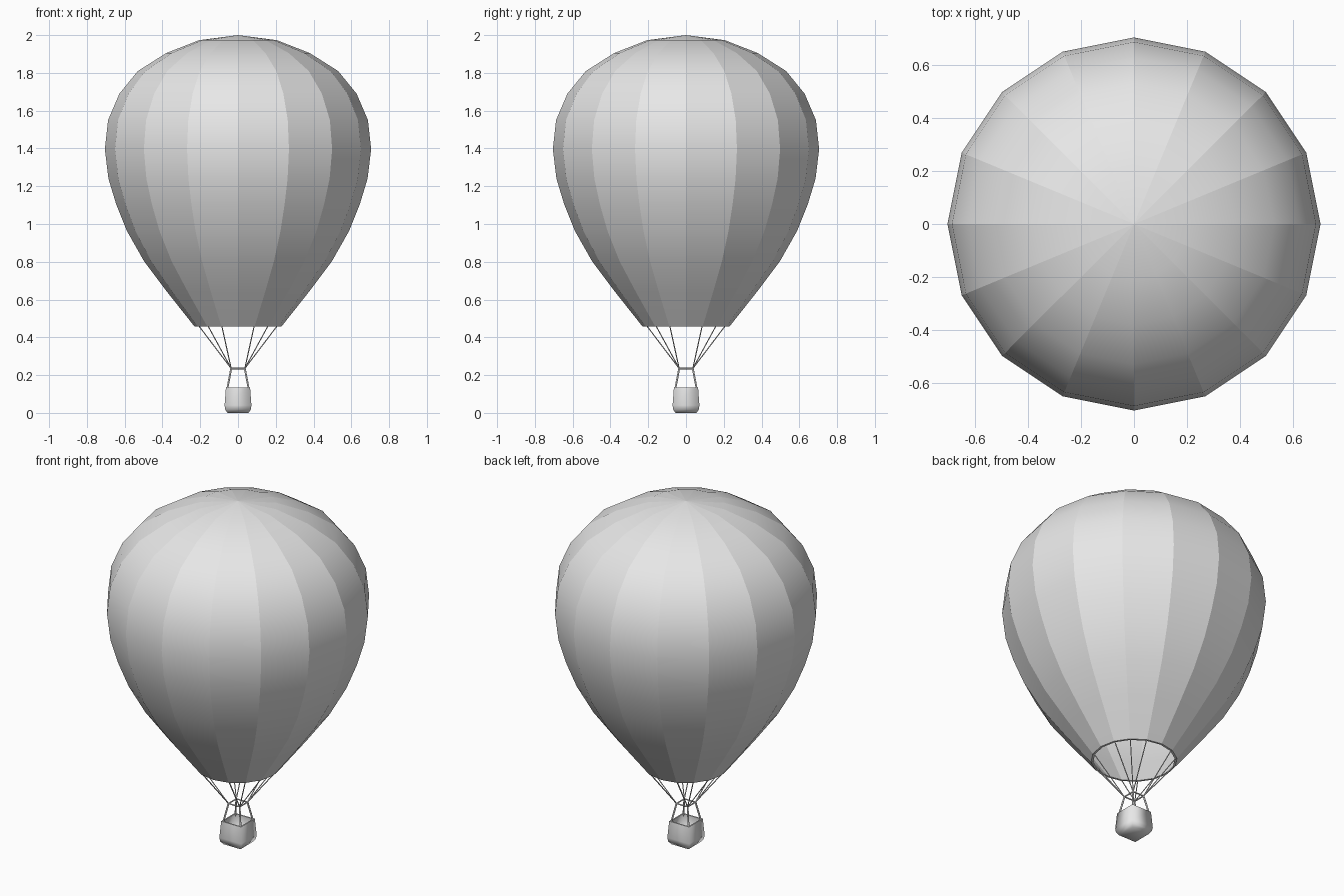
import bpy, bmesh, math
from mathutils import Vector

cube = bpy.data.objects.get("Cube")
if cube:
    bpy.data.objects.remove(cube, do_unlink=True)

grey = bpy.data.materials.new("light grey")
grey.use_nodes = True
grey.diffuse_color = (0.8, 0.8, 0.8, 1)
grey.node_tree.nodes["Principled BSDF"].inputs["Base Color"].default_value = (0.8, 0.8, 0.8, 1)


def add_object(name, bm):
    bmesh.ops.recalc_face_normals(bm, faces=bm.faces)
    for face in bm.faces:
        face.smooth = True
    mesh = bpy.data.meshes.new(name)
    bm.to_mesh(mesh)
    bm.free()
    mesh.materials.append(grey)
    obj = bpy.data.objects.new(name, mesh)
    bpy.context.collection.objects.link(obj)
    return obj


def lathe(name, profile, sides, turn=0.0, sharp_seams=False, sharp_rings=()):
    """Revolve (radius, z) points; a zero radius becomes a pole."""
    bm = bmesh.new()
    rings = []
    for r, z in profile:
        if r == 0:
            rings.append([bm.verts.new((0, 0, z))] * sides)
        else:
            angles = [turn + math.tau * i / sides for i in range(sides)]
            rings.append([bm.verts.new((r * math.cos(a), r * math.sin(a), z)) for a in angles])
    for low, high in zip(rings, rings[1:]):
        for i in range(sides):
            j = (i + 1) % sides
            corners = list(dict.fromkeys((low[i], low[j], high[j], high[i])))
            bm.faces.new(corners)
        if sharp_seams:
            for a, b in zip(low, high):
                bm.edges.get((a, b)).smooth = False
    for k in sharp_rings:
        for i in range(sides):
            bm.edges.get((rings[k][i], rings[k][(i + 1) % sides])).smooth = False
    return add_object(name, bm)


def bars(name, pairs, radius):
    """Thin round bars between pairs of points."""
    bm = bmesh.new()
    for a, b in pairs:
        a, b = Vector(a), Vector(b)
        new = bmesh.ops.create_cone(bm, cap_ends=True, segments=6, radius1=radius,
                                    radius2=radius, depth=(b - a).length)["verts"]
        bmesh.ops.rotate(bm, verts=new, matrix=(b - a).to_track_quat("Z", "Y").to_matrix())
        bmesh.ops.translate(bm, verts=new, vec=(a + b) / 2)
    for edge in bm.edges:
        edge.smooth = edge.calc_face_angle(0) < 1.2
    return add_object(name, bm)


# Envelope: gored outer skin, lip at the mouth, and inner lining
outer = [(0, 2.0), (0.206, 1.973), (0.38, 1.905), (0.53, 1.81), (0.628, 1.69),
         (0.688, 1.55), (0.705, 1.397), (0.686, 1.24), (0.645, 1.105),
         (0.588, 0.963), (0.498, 0.804), (0.375, 0.64), (0.23, 0.457)]
mid = 1.397
lining = [(r * 0.98, mid + (z - mid) * 0.98) for r, z in outer[:-1]]
lining.append((0.218, 0.457))
lip = len(outer) - 1
lathe("envelope", outer + lining[::-1], 16, sharp_seams=True, sharp_rings=(lip, lip + 1))

# Basket: open square tub with softly rounded base
tub = [(0, 0), (0.056, 0), (0.068, 0.018), (0.071, 0.04), (0.064, 0.135),
       (0.057, 0.135), (0.06, 0.02), (0, 0.016)]
lathe("basket", [(r * math.sqrt(2), z) for r, z in tub], 4, math.pi / 4, sharp_rings=(4, 5))

# Rigging: square frame, basket posts and three ropes to each frame corner
signs = [(1, 1), (-1, 1), (-1, -1), (1, -1)]
frame = [(0.036 * x, 0.036 * y, 0.235) for x, y in signs]
feet = [(0.058 * x, 0.058 * y, 0.12) for x, y in signs]
bars("frame", [(frame[i], frame[(i + 1) % 4]) for i in range(4)], 0.004)
bars("basket_posts", list(zip(feet, frame)), 0.005)
ropes = []
for i, corner in enumerate(frame):
    for step in (-1, 0, 1):
        a = math.pi / 4 + i * math.pi / 2 + step * math.pi / 8
        ropes.append((corner, (0.224 * math.cos(a), 0.224 * math.sin(a), 0.46)))
bars("ropes", ropes, 0.0028)
